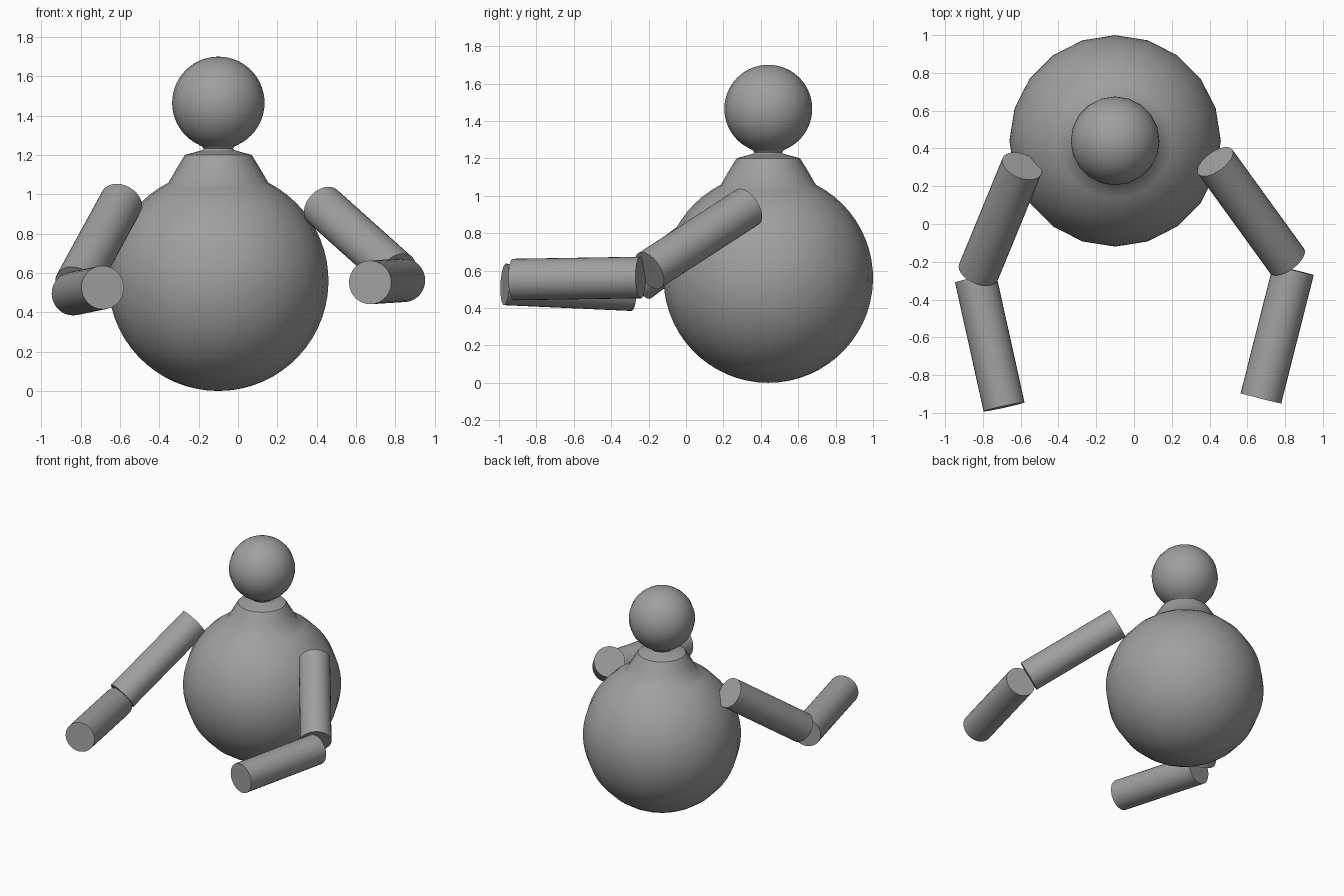
import bpy
import math
from mathutils import Vector

if "Cube" in bpy.data.objects:
    bpy.data.objects.remove(bpy.data.objects["Cube"])

CENTRE = (-0.10, 0.44)
SIDES = 20

grey = bpy.data.materials.new("plain grey")
grey.diffuse_color = (0.35, 0.35, 0.35, 1)
grey.use_nodes = True
grey.node_tree.nodes["Principled BSDF"].inputs["Base Color"].default_value = grey.diffuse_color


def finish(obj, angle):
    obj.data.materials.append(grey)
    bpy.ops.object.select_all(action='DESELECT')
    obj.select_set(True)
    bpy.context.view_layer.objects.active = obj
    bpy.ops.object.shade_smooth_by_angle(angle=math.radians(angle))


def arc(radius, height, start, end, steps):
    """Points (r, z) of a circle, angles in degrees from the bottom pole."""
    angles = [math.radians(start + (end - start) * i / steps) for i in range(steps + 1)]
    return [(radius * math.sin(a), height - radius * math.cos(a)) for a in angles]


def lathe(name, profile):
    """Revolve a bottom-to-top profile; radius near zero becomes a pole."""
    verts, faces, rings = [], [], []
    for r, z in profile:
        n = 1 if r < 1e-4 else SIDES
        rings.append([len(verts) + i for i in range(n)])
        for i in range(n):
            a = 2 * math.pi * i / SIDES
            verts.append((CENTRE[0] + r * math.cos(a), CENTRE[1] + r * math.sin(a), z))
    for low, high in zip(rings, rings[1:]):
        for i in range(SIDES):
            j = (i + 1) % SIDES
            if len(low) == 1:
                faces.append((low[0], high[j], high[i]))
            elif len(high) == 1:
                faces.append((low[i], low[j], high[0]))
            else:
                faces.append((low[i], low[j], high[j], high[i]))
    mesh = bpy.data.meshes.new(name)
    mesh.from_pydata(verts, [], faces)
    obj = bpy.data.objects.new(name, mesh)
    bpy.context.collection.objects.link(obj)
    finish(obj, 40)


def limb(name, start, end, radius=0.111):
    """Closed cylinder between two points."""
    a, b = Vector(start), Vector(end)
    bpy.ops.mesh.primitive_cylinder_add(
        vertices=32, radius=radius, depth=(b - a).length, location=(a + b) / 2,
        rotation=(b - a).to_track_quat('Z', 'Y').to_euler())
    obj = bpy.context.object
    obj.name = name
    finish(obj, 30)


# Round body rising into sloped shoulders
lathe("body", arc(0.56, 0.56, 0, 153, 26) + [(0.21, 1.135), (0.17, 1.20), (0.09, 1.222), (0, 1.222)])

# Head with a short pinched neck
lathe("head_and_neck", [(0.09, 1.218), (0.074, 1.232), (0.082, 1.243)] + arc(0.235, 1.465, 26, 180, 24))

# Arms, each an upper arm and a forearm reaching forward
limb("right_upper_arm", (0.43, 0.33, 0.94), (0.81, -0.195, 0.60))
limb("right_forearm", (0.844, -0.243, 0.563), (0.672, -0.923, 0.552))
limb("left_upper_arm", (-0.593, 0.307, 0.962), (-0.823, -0.254, 0.54))
limb("left_forearm", (-0.839, -0.286, 0.495), (-0.688, -0.968, 0.526))
